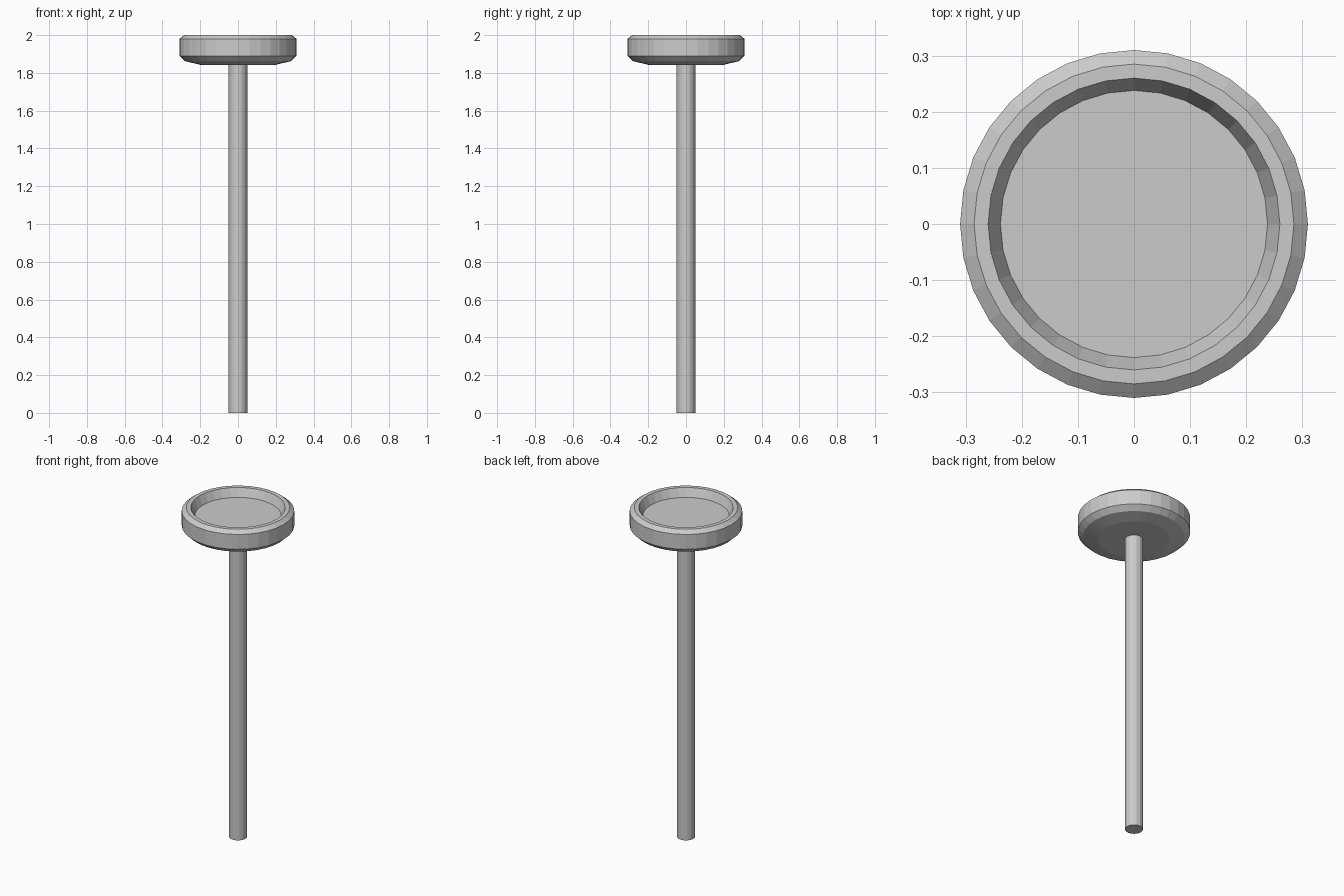
import bpy, bmesh, math

if "Cube" in bpy.data.objects:
    bpy.data.objects.remove(bpy.data.objects["Cube"])


def lathe(name, profile, sides, mat):
    """Spin (radius, z) points around z; both ends are closed with a flat cap."""
    bm = bmesh.new()
    rings = []
    for r, z in profile:
        rings.append([bm.verts.new((r * math.cos(2 * math.pi * i / sides),
                                    r * math.sin(2 * math.pi * i / sides), z))
                      for i in range(sides)])
    for a, b in zip(rings, rings[1:]):
        for i in range(sides):
            j = (i + 1) % sides
            bm.faces.new((a[i], a[j], b[j], b[i]))
    bm.faces.new(rings[0][::-1])
    bm.faces.new(rings[-1])
    bmesh.ops.recalc_face_normals(bm, faces=bm.faces)
    mesh = bpy.data.meshes.new(name)
    bm.to_mesh(mesh)
    bm.free()
    mesh.materials.append(mat)
    obj = bpy.data.objects.new(name, mesh)
    bpy.context.collection.objects.link(obj)
    return obj


grey = bpy.data.materials.new("light grey")
grey.diffuse_color = (0.6, 0.6, 0.6, 1)
grey.use_nodes = True
grey.node_tree.nodes["Principled BSDF"].inputs["Base Color"].default_value = grey.diffuse_color

# Dished round head: underside, chamfers, wall, rim, recess floor
lathe("head", [(0.20, 1.843), (0.28, 1.862), (0.31, 1.89), (0.31, 1.98),
               (0.285, 2.0), (0.26, 2.0), (0.238, 1.95)], 32, grey)

# Straight round post
lathe("post", [(0.05, 0.0), (0.05, 1.85)], 16, grey)
